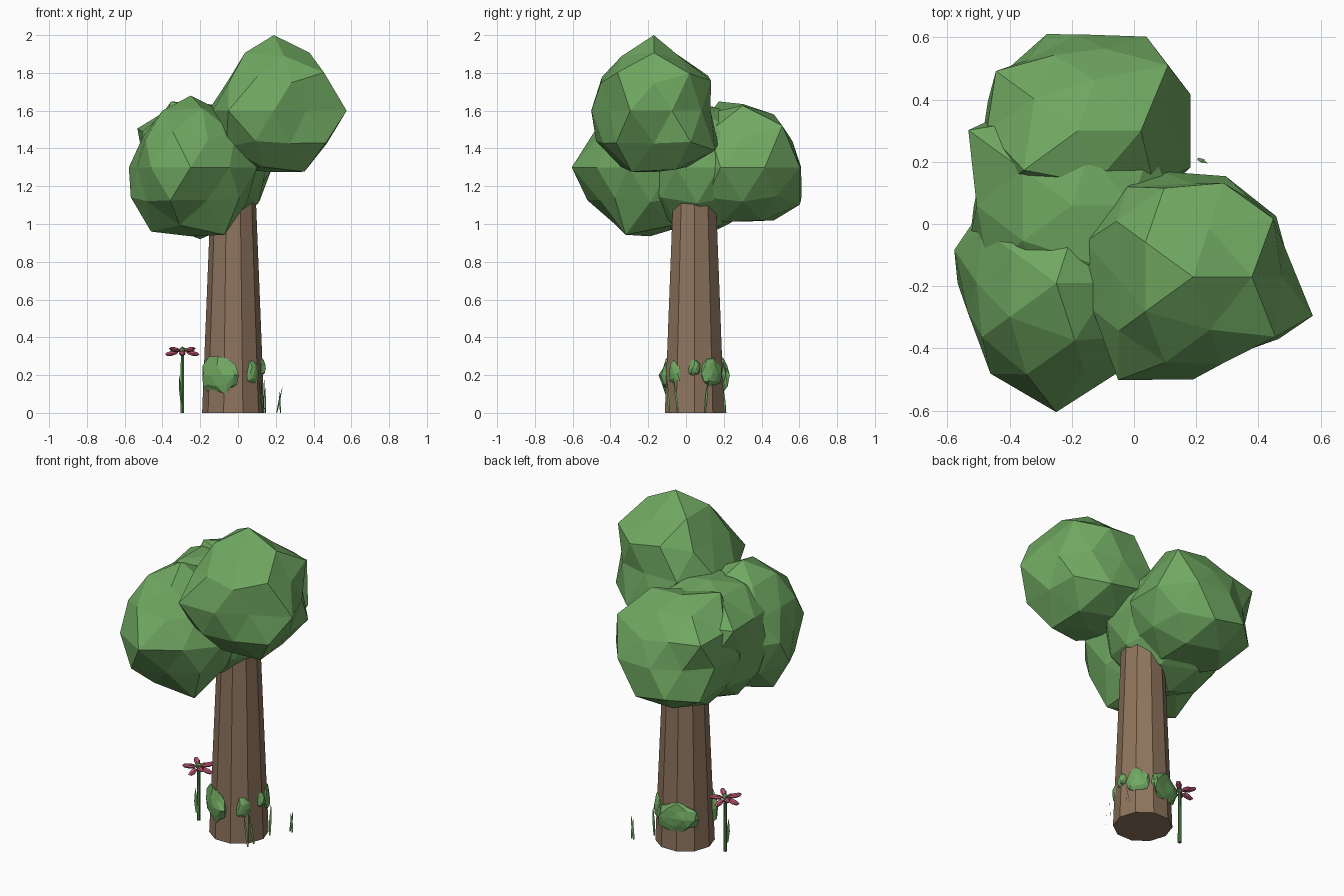
import bpy, bmesh, math, random
from mathutils import Vector, Matrix

random.seed(4)
if "Cube" in bpy.data.objects:
    bpy.data.objects.remove(bpy.data.objects["Cube"])


def material(name, rgb):
    m = bpy.data.materials.new(name)
    m.use_nodes = True
    m.diffuse_color = (*rgb, 1)
    m.node_tree.nodes["Principled BSDF"].inputs["Base Color"].default_value = (*rgb, 1)
    return m


LEAF = material("leaf green", (0.16, 0.39, 0.12))
BARK = material("bark brown", (0.27, 0.175, 0.11))
PETAL = material("petal pink", (0.52, 0.1, 0.17))
STEM = material("stem green", (0.08, 0.23, 0.06))


def finish(bm, name, mat):
    me = bpy.data.meshes.new(name)
    bm.to_mesh(me)
    bm.free()
    me.materials.append(mat)
    ob = bpy.data.objects.new(name, me)
    bpy.context.collection.objects.link(ob)
    return ob


def direction(azimuth, z):
    a, s = math.radians(azimuth), math.sqrt(max(0, 1 - z * z))
    return Vector((s * math.cos(a), s * math.sin(a), z))


# Heights of the rings of corners on a leaf ball
TOP, HIGH, MID, UP, LEVEL = 1, 0.85, 0.53, 0.45, 0
DOWN, UNDER, LOW, BOTTOM = -0.45, -0.53, -0.85, -1


def crown(name, centre, radius, pushes):
    """Faceted leaf ball; pushes give the radius at azimuths of each ring."""
    bm = bmesh.new()
    bmesh.ops.create_icosphere(bm, subdivisions=2, radius=1)
    dirs = [(v, v.co.normalized()) for v in bm.verts]
    for v, d in dirs:
        v.co = d * radius * random.uniform(0.96, 1.03)
    for ring, corners in pushes.items():
        for azimuth, r in corners.items():
            target = direction(azimuth, ring)
            v, d = max(dirs, key=lambda p: p[1].dot(target))
            v.co = d * r
    bmesh.ops.translate(bm, verts=bm.verts, vec=centre)
    return finish(bm, name, LEAF)


# Leaf crowns
crown("upper_crown", (0.19, -0.17, 1.6), 0.36, {
    TOP: {0: 0.4},
    HIGH: {0: 0.36, 72: 0.315, -72: 0.34, 144: 0.36, -144: 0.36},
    MID: {36: 0.375, -36: 0.385, 180: 0.29, -108: 0.34},
    UP: {0: 0.32, 72: 0.355, 144: 0.34, -144: 0.33, -72: 0.33},
    LEVEL: {-18: 0.405, 18: 0.31, 54: 0.31, 90: 0.3, 162: 0.365, -162: 0.34,
            -126: 0.41, -90: 0.33, -54: 0.29},
    DOWN: {36: 0.37, -36: 0.38, 108: 0.4, -108: 0.36},
    UNDER: {0: 0.33, 72: 0.4, -72: 0.33},
    LOW: {-36: 0.38},
    BOTTOM: {0: 0.325}})
crown("front_crown", (-0.25, -0.19, 1.3), 0.36, {
    TOP: {0: 0.38},
    HIGH: {0: 0.34, 72: 0.34, 144: 0.34},
    MID: {180: 0.3, 36: 0.34, -36: 0.34},
    UP: {0: 0.345, 144: 0.33, -144: 0.33, -72: 0.33},
    LEVEL: {-90: 0.415, 162: 0.345, -162: 0.3, -126: 0.36, -54: 0.35},
    DOWN: {180: 0.355, -108: 0.39},
    UNDER: {-72: 0.33, -144: 0.34},
    LOW: {180: 0.4, -108: 0.36, -36: 0.42},
    BOTTOM: {0: 0.365}})
crown("back_crown", (-0.18, 0.3, 1.3), 0.35, {
    TOP: {0: 0.335},
    HIGH: {0: 0.385, 72: 0.33, 144: 0.33, -144: 0.41, -72: 0.34},
    MID: {36: 0.42, 108: 0.3, 144: 0.365, 180: 0.345, -108: 0.29},
    UP: {0: 0.34, 72: 0.31},
    LEVEL: {90: 0.31, 54: 0.374, 18: 0.38, -18: 0.38, 126: 0.28, 162: 0.305},
    DOWN: {108: 0.365, 180: 0.32},
    UNDER: {72: 0.375, 144: 0.36},
    LOW: {36: 0.33, 108: 0.33},
    BOTTOM: {0: 0.28}})
crown("middle_crown", (-0.2, 0.06, 1.3), 0.36, {
    TOP: {0: 0.34},
    HIGH: {-72: 0.37, -144: 0.37},
    MID: {180: 0.36, -108: 0.375},
    UP: {144: 0.46, -144: 0.37},
    LEVEL: {162: 0.31, -162: 0.345, 18: 0.37, -18: 0.37},
    BOTTOM: {0: 0.38}})

# Trunk
bm = bmesh.new()
bmesh.ops.create_cone(bm, cap_ends=True, segments=10, radius1=0.165, radius2=0.115, depth=1.25,
                      matrix=Matrix.Translation((-0.025, 0.045, 0.625))
                      @ Matrix.Rotation(math.pi / 10, 4, "Z"))
finish(bm, "trunk", BARK)


# Moss clumps pressed against the bark
def moss(name, azimuth, z, width, height):
    bm = bmesh.new()
    bmesh.ops.create_icosphere(bm, subdivisions=2, radius=1)
    for v in bm.verts:
        v.co *= random.uniform(0.78, 1.12)
    a = math.radians(azimuth)
    place = Vector((-0.025 + 0.14 * math.cos(a), 0.045 + 0.14 * math.sin(a), z))
    bmesh.ops.transform(bm, verts=bm.verts, matrix=Matrix.Translation(place)
                        @ Matrix.Rotation(a, 4, "Z") @ Matrix.Diagonal((0.035, width, height, 1)))
    finish(bm, name, LEAF)


moss("front_moss", -120, 0.2, 0.115, 0.11)
moss("front_small_moss", -45, 0.21, 0.045, 0.07)
moss("side_small_moss", 0, 0.235, 0.035, 0.05)
moss("side_moss", 40, 0.21, 0.065, 0.08)
moss("back_moss", 108, 0.2, 0.12, 0.1)


# Grass blades: thin tapering leaves
def blade(name, base, tip, width=0.014):
    bm = bmesh.new()
    base, tip = Vector(base), Vector(tip)
    mid = base.lerp(tip, 0.45)
    across = Vector((0.6, 0.8, 0)) * width / 2
    pts = [base - across * 0.6, base + across * 0.6, mid + across, tip, mid - across]
    bm.faces.new([bm.verts.new(p) for p in pts])
    finish(bm, name, LEAF)


blade("grass_blade_1", (0.205, 0.21, 0), (0.237, 0.195, 0.145))
blade("grass_blade_2", (0.225, 0.205, 0), (0.217, 0.2, 0.12))
blade("grass_blade_3", (0.13, -0.09, 0), (0.11, -0.1, 0.19))
blade("grass_blade_4", (0.135, -0.04, 0), (0.12, -0.07, 0.2))
blade("grass_blade_5", (0.145, 0.1, 0), (0.14, 0.12, 0.2))

# Flower
FX, FY = -0.295, 0.042
bm = bmesh.new()
bmesh.ops.create_cone(bm, cap_ends=True, segments=6, radius1=0.011, radius2=0.009, depth=0.32,
                      matrix=Matrix.Translation((FX, FY, 0.16)))
finish(bm, "flower_stem", STEM)
blade("flower_leaf", (FX - 0.005, FY - 0.012, 0.05), (FX - 0.016, FY - 0.012, 0.2), 0.022)

bm = bmesh.new()
bmesh.ops.create_icosphere(bm, subdivisions=1, radius=0.02,
                           matrix=Matrix.Translation((FX, FY, 0.332)))
finish(bm, "flower_centre", LEAF)

bm = bmesh.new()
for i in range(8):
    turn = Matrix.Rotation(i * math.tau / 8, 4, "Z")
    tilt = Matrix.Rotation(math.radians(-10 if i % 2 else 10), 4, "Y")
    bmesh.ops.create_uvsphere(
        bm, u_segments=6, v_segments=4, radius=1,
        matrix=Matrix.Translation((FX, FY, 0.325)) @ turn @ tilt
        @ Matrix.Translation((0.057, 0, 0)) @ Matrix.Diagonal((0.041, 0.018, 0.013, 1)))
finish(bm, "flower_petals", PETAL)
